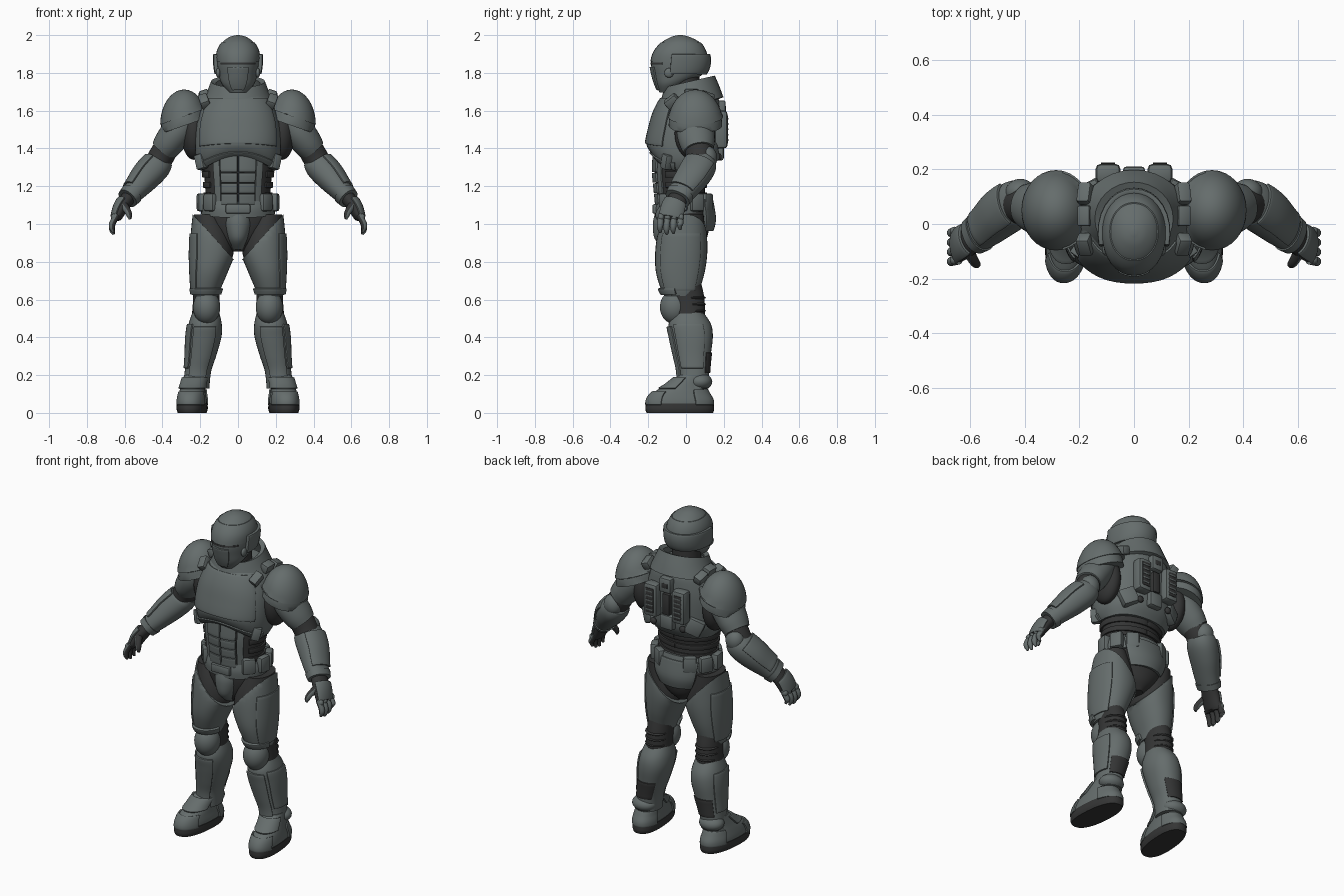
import bpy, bmesh
from math import sin, cos, radians, copysign
from mathutils import Vector, Matrix, Euler

if "Cube" in bpy.data.objects:
    bpy.data.objects.remove(bpy.data.objects["Cube"])


def material(name, rgb):
    m = bpy.data.materials.new(name)
    m.use_nodes = True
    m.diffuse_color = (*rgb, 1)
    m.node_tree.nodes["Principled BSDF"].inputs["Base Color"].default_value = (*rgb, 1)
    return m


ARMOR = material("slate grey armor", (0.13, 0.152, 0.15))
DARK = material("charcoal undersuit", (0.035, 0.036, 0.036))
parts = []


def finish(name, bm, mat, mirror=False, thick=0, bevel=0):
    """Turn a bmesh into an object with its modifiers."""
    bmesh.ops.recalc_face_normals(bm, faces=bm.faces)
    me = bpy.data.meshes.new(name)
    bm.to_mesh(me)
    bm.free()
    me.materials.append(mat)
    me.materials.append(DARK)
    ob = bpy.data.objects.new(name, me)
    bpy.context.collection.objects.link(ob)
    if thick:
        mod = ob.modifiers.new("Thickness", "SOLIDIFY")
        mod.thickness, mod.offset = thick, 0
    if bevel:
        mod = ob.modifiers.new("Bevel", "BEVEL")
        mod.width, mod.segments = bevel, 2
    if mirror:
        ob.modifiers.new("Mirror", "MIRROR").use_mirror_merge = False
    parts.append(ob)


def spline(pts, t):
    """Smooth interpolation through a list of rings."""
    i = min(int(t), len(pts) - 2)
    f = t - i
    four = (pts[max(i - 1, 0)], pts[i], pts[i + 1], pts[min(i + 2, len(pts) - 1)])
    return [q + f * (r - p + f * (2 * p - 5 * q + 4 * r - s + f * (3 * q - p - 3 * r + s))) / 2
            for p, q, r, s in zip(*four)]


def loft(name, rings, mat=ARMOR, p=2, n=32, flat=True, arc=None, span=None, grow=0,
         thick=0, warp=None, mirror=False, inner=False):
    """Skin rings (x, y, z, side radius, depth radius); arc and span pick out a panel."""
    bm = bmesh.new()
    t0, t1 = span or (0, len(rings) - 1)
    count = max(2, round(5 * (t1 - t0)))
    a0, a1 = arc or (0, 360)
    if arc:
        n, thick = 16, thick or 0.012
    rows = []
    for k in range(count + 1):
        t = t0 + (t1 - t0) * k / count
        x, y, z, ru, rv = spline(rings, t)
        u, v = Vector((1, 0, 0)), Vector((0, 1, 0))
        if not flat:
            lo, hi = max(t - 0.1, 0), min(t + 0.1, len(rings) - 1)
            d = (Vector(spline(rings, hi)[:3]) - Vector(spline(rings, lo)[:3])).normalized()
            v = (v - d * d.y).normalized()
            u = d.cross(v)
        row = []
        for j in range(n + 1 if arc else n):
            a = radians(a0 + (a1 - a0) * j / n)
            c, s = (copysign(abs(w) ** (2 / p), w) for w in (cos(a), sin(a)))
            co = Vector((x, y, z)) + u * c * (ru + grow) + v * s * (rv + grow)
            row.append(bm.verts.new(warp(co) if warp else co))
        rows.append(row)
    for low, high in zip(rows, rows[1:]):
        for j in range(n):
            k = (j + 1) % len(low)
            f = bm.faces.new((low[j], low[k], high[k], high[j]))
            f.material_index = int(inner and n / 4 <= j < 3 * n / 4)
    if not thick:
        bm.faces.new(rows[0])
        bm.faces.new(rows[-1])
    finish(name, bm, mat, mirror, thick, 0.003 if arc else 0)


def ball(name, loc, radii, mat=ARMOR, warp=None, mirror=True):
    bm = bmesh.new()
    bmesh.ops.create_uvsphere(bm, u_segments=32, v_segments=20, radius=1,
                              matrix=Matrix.LocRotScale(Vector(loc), None, Vector(radii)))
    if warp:
        for v in bm.verts:
            v.co = warp(v.co)
    finish(name, bm, mat, mirror)


def box(name, loc, size, mat=ARMOR, rot=(0, 0, 0), bevel=0.008, mirror=False):
    bm = bmesh.new()
    turn = Euler([radians(r) for r in rot])
    bmesh.ops.create_cube(bm, size=1, matrix=Matrix.LocRotScale(Vector(loc), turn, Vector(size)))
    finish(name, bm, mat, mirror, 0, bevel)


def body(*rows):
    """Centred rings from (height, half width, front y, back y)."""
    return [(0, (f + b) / 2, z, w, (b - f) / 2) for z, w, f, b in rows]


# Helmet with brow, rear band and face mask
helmet = body((1.695, .045, -.14, -.07), (1.74, .085, -.16, 0), (1.79, .103, -.175, .085),
              (1.85, .112, -.185, .112), (1.91, .11, -.17, .105), (1.96, .085, -.13, .075),
              (1.99, .045, -.08, .02), (2, .008, -.04, -.02))
loft("helmet", helmet, p=2.1)
loft("helmet_dome", helmet, p=2.1, span=(3.15, 5), grow=.004)
loft("helmet_rear_band", helmet, p=2.1, arc=(-15, 195), span=(2.1, 3.8), grow=.01, thick=.02)
loft("visor_slit", helmet, DARK, p=2.1, arc=(-145, -35), span=(2.9, 3.08), thick=.006)
loft("face_mask", helmet, p=2.1, arc=(-118, -62), span=(.4, 2.7), grow=.003)
ball("ear_disc", (.105, -.09, 1.80), (.012, .025, .025))

# Neck and raised collar
loft("neck", body((1.58, .1, -.1, .1), (1.67, .085, -.09, .08), (1.8, .08, -.08, .07)), DARK)
loft("collar", body((1.62, .185, -.14, .185), (1.68, .155, -.12, .165), (1.745, .13, -.1, .14)),
     thick=.028, warp=lambda c: c + Vector((0, 0, .25 * c.y)))

# Chest with an arched lower edge
chest = body((1.28, .195, -.165, .13), (1.34, .222, -.195, .165), (1.42, .228, -.21, .175),
             (1.52, .222, -.19, .18), (1.6, .2, -.165, .18), (1.67, .165, -.125, .17),
             (1.71, .11, -.075, .13))


def arch(c):
    if c.y < 0 and c.z < 1.44:
        c.z += .08 * (1 - min(1, (c.x / .2) ** 2)) * (1.44 - c.z) / .16
    return c


loft("chest", chest, p=2.3, warp=arch)
loft("chest_rib_trim", chest, p=2.3, arc=(-168, -12), span=(0, .8), grow=.002, warp=arch)
loft("chest_plate", chest, p=2.3, arc=(-150, -30), span=(1.9, 4.9), grow=.002, warp=arch)
box("chest_side_tab", (.195, -.1, 1.33), (.05, .05, .08), rot=(0, 15, 35), mirror=True)
for y, z, tilt in ((-.075, 1.65, 40), (.03, 1.685, 0), (.11, 1.67, -20)):
    box("shoulder_strap", (.178, y, z), (.05, .075, .05), rot=(tilt, 20, 0), mirror=True)

# Back plate with framed vents
box("vent_frame", (.095, .185, 1.5), (.09, .07, .2), bevel=.018, mirror=True)
box("vent_opening", (.095, .219, 1.5), (.052, .008, .15), DARK, bevel=.003, mirror=True)
for i in range(5):
    box("vent_slat", (.095, .222, 1.445 + i * .028), (.05, .006, .009), bevel=.001, mirror=True)
box("spine_block", (0, .18, 1.61), (.08, .06, .09), bevel=.012)
box("spine_inset", (0, .207, 1.61), (.04, .008, .03), DARK, bevel=.002)
box("spine_channel", (0, .18, 1.49), (.05, .04, .13), DARK)
box("spine_lower_block", (0, .17, 1.38), (.09, .06, .09), bevel=.015)
box("back_flank_plate", (.15, .13, 1.37), (.1, .06, .1), rot=(0, 25, -28), bevel=.015, mirror=True)
ball("back_port", (.1, .175, 1.355), (.02, .014, .02), DARK)

# Abdomen with muscle plates
waist = body((1.05, .178, -.145, .115), (1.12, .172, -.15, .105), (1.2, .174, -.158, .1),
             (1.28, .182, -.165, .11), (1.38, .19, -.16, .12))
loft("abdomen", waist, DARK)
for lo, hi in ((.8, 1.5), (1.55, 2.2), (2.25, 2.9), (2.95, 3.9)):
    loft("abdominal_plate", waist, arc=(-89, -61), span=(lo, hi), grow=.006, thick=.02, mirror=True)
loft("abdominal_side_plate", waist, arc=(-59, -46), span=(.7, 3.8), grow=.003, mirror=True)
for t in (1.2, 1.9, 2.6):
    loft("waist_rib", waist, DARK, arc=(-35, 90), span=(t, t + .4), grow=.005, mirror=True)

# Belt, pouches and pelvis
belt = body((1.055, .195, -.165, .135), (1.1, .198, -.168, .138), (1.14, .19, -.16, .13))
loft("belt", belt, warp=lambda c: c + Vector((0, 0, .02 * c.y / .15)))
box("belt_buckle", (0, -.165, 1.08), (.13, .025, .05))
for a in (-42, -8, 28, 58):
    box("belt_pouch", (.195 * cos(radians(a)), .14 * sin(radians(a)) - .01, 1.115),
        (.045, .075, .095), rot=(0, 0, a), bevel=.012, mirror=True)
loft("pelvis", body((.855, .04, -.09, .06), (.91, .12, -.125, .105), (1, .19, -.14, .125),
                    (1.09, .185, -.145, .12)), DARK)
loft("codpiece", [(0, -.075, .865, .025, .035), (0, -.095, .92, .052, .07),
                  (0, -.1, 1, .07, .075), (0, -.1, 1.055, .062, .065)])
loft("seat_plate", body((.965, .13, -.08, .135), (1.03, .165, -.1, .148), (1.13, .185, -.1, .132)),
     arc=(38, 142), thick=.022)

# Thighs: armor cut on a slant over a dark hip
thigh = [(.16, -.01, 1.05, .08, .11), (.14, -.02, .95, .11, .13), (.135, -.025, .85, .119, .138),
         (.152, -.03, .75, .1, .13), (.168, -.03, .66, .078, .105), (.17, -.025, .62, .068, .088)]


def slant(c):
    c.z = min(c.z, 1.03 - 1.1 * (.22 - c.x))
    return c


loft("hip", thigh, DARK, grow=-.007, mirror=True)
loft("thigh_armor", thigh, p=2.2, warp=slant, mirror=True)
loft("thigh_outer_panel", thigh, p=2.2, arc=(-50, 45), span=(1, 4.2), grow=.001, warp=slant, mirror=True)
loft("thigh_lower_rim", thigh, arc=(-165, -15), span=(4, 4.7), grow=.007, thick=.018, mirror=True)

# Knees
loft("knee_joint", [(.168, 0, .69, .068, .08), (.168, .01, .6, .07, .088),
                    (.172, .015, .48, .075, .085)], DARK, mirror=True)
for z in (.54, .575, .61):
    ball("knee_fold", (.17, .035, z), (.068, .07, .014), DARK)
ball("knee_cap", (.166, -.06, .56), (.072, .078, .09))

# Shins
shin = [(.17, .015, .535, .07, .075), (.174, .02, .47, .088, .112), (.18, .03, .4, .092, .112),
        (.196, .035, .3, .08, .095), (.212, .04, .22, .07, .083), (.222, .04, .13, .07, .08)]
loft("shin_armor", shin, p=2.2, mirror=True)
loft("shin_front_panel", shin, p=2.2, arc=(-125, -55), span=(1.2, 4.6), grow=.004, mirror=True)
loft("shin_outer_panel", shin, p=2.2, arc=(-45, 35), span=(1, 3.8), grow=.002, mirror=True)
loft("calf_gap", shin, DARK, p=2.2, arc=(45, 135), span=(2.8, 4.1), grow=.002, thick=.008, mirror=True)
ball("ankle_guard", (.228, .075, .165), (.074, .064, .046))

# Boots, toed out a little
boot = [(.24, -.033, .025, .076, .172), (.24, -.033, .065, .076, .172), (.239, -.03, .105, .07, .148),
        (.235, -.005, .145, .064, .105), (.225, .035, .2, .062, .075)]


def toe_out(c):
    return c + Vector((-.08 * c.y, 0, 0))


loft("boot", boot, p=2.3, warp=toe_out, mirror=True)
loft("boot_toe_cap", boot, p=2.3, arc=(-150, -30), span=(.5, 2.2), grow=.003, warp=toe_out, mirror=True)
loft("boot_instep", boot, p=2.3, arc=(-165, -15), span=(2.6, 3.7), grow=.005, warp=toe_out, mirror=True)
loft("boot_heel", boot, p=2.3, arc=(25, 155), span=(.5, 2.5), grow=.003, warp=toe_out, mirror=True)
loft("boot_sole", [(.24, -.033, 0, .074, .176), (.24, -.033, .02, .08, .182),
                   (.24, -.033, .05, .079, .18)], DARK, p=2.4, warp=toe_out, mirror=True)


# Shoulder pads in two layers
def rim(lift):
    def cut(c):
        c.z = max(c.z, lift + .35 * (.4 - c.x))
        return c
    return cut


ball("armpit", (.235, .04, 1.48), (.065, .1, .14), DARK)
ball("shoulder_pad", (.285, .05, 1.52), (.122, .142, .185), warp=rim(1.48))
ball("shoulder_pad_top", (.285, .05, 1.525), (.127, .147, .187), warp=rim(1.53))

# Arms
loft("upper_arm", [(.27, .045, 1.56, .085, .09), (.32, .05, 1.49, .086, .1),
                   (.365, .06, 1.43, .08, .094), (.395, .068, 1.39, .07, .08)], flat=False, mirror=True)
loft("elbow", [(.37, .06, 1.42, .066, .072), (.405, .072, 1.36, .068, .074),
               (.44, .065, 1.3, .066, .07)], DARK, flat=False, mirror=True)
ball("elbow_guard", (.415, .115, 1.35), (.055, .05, .062))
forearm = [(.405, .085, 1.345, .066, .07), (.43, .075, 1.31, .077, .086), (.48, .04, 1.255, .076, .086),
           (.535, -.008, 1.19, .062, .075), (.585, -.045, 1.135, .05, .064)]
loft("forearm_armor", forearm, flat=False, p=2.2, mirror=True)
loft("forearm_panel", forearm, flat=False, p=2.2, arc=(-55, 55), span=(1, 3.3), grow=.004, mirror=True)
loft("wrist_cuff", forearm, flat=False, p=2.2, span=(3.5, 4), grow=.006, mirror=True)

# Hands: grey backs over dark palms
palm = [(.58, -.04, 1.14, .038, .05), (.615, -.065, 1.09, .036, .06),
        (.64, -.08, 1.035, .026, .06), (.643, -.082, 1.02, .015, .05)]
loft("palm", palm, DARK, flat=False, mirror=True)
loft("hand_back_plate", palm, flat=False, arc=(-70, 70), span=(.6, 2.1), grow=.004, mirror=True)
for i, drop in enumerate((.01, 0, .005, .025)):
    y = -.132 + i * .035
    loft("finger", [(.64, y, 1.05, .016, .016), (.664, y - .004, 1.005, .017, .017),
                    (.667, y - .006, .97 + drop, .015, .015), (.658, y - .004, .945 + drop, .007, .007)],
         flat=False, n=16, inner=True, mirror=True)
    ball("knuckle", (.655, y, 1.035), (.018, .017, .02))
loft("thumb", [(.605, -.1, 1.1, .022, .022), (.585, -.135, 1.07, .018, .018),
               (.575, -.147, 1.045, .015, .015), (.572, -.148, 1.025, .007, .007)],
     flat=False, n=16, inner=True, mirror=True)

# Apply modifiers, then smooth everything but the crisp edges
bpy.ops.object.select_all(action="DESELECT")
for ob in parts:
    ob.select_set(True)
bpy.context.view_layer.objects.active = parts[0]
bpy.ops.object.convert(target="MESH")
bpy.ops.object.shade_smooth_by_angle(angle=radians(35))
